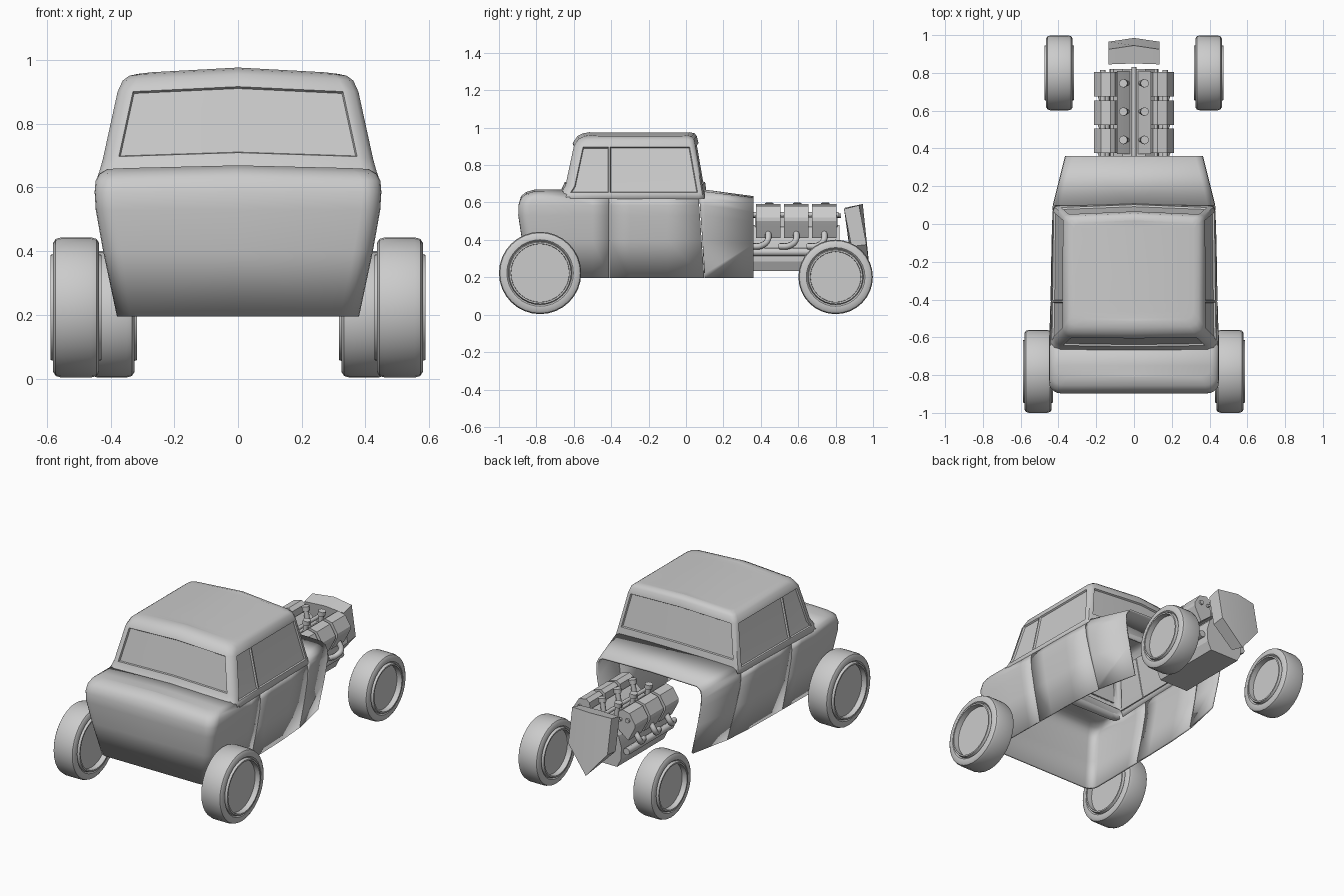
import bpy, bmesh
from math import sin, cos, pi
from mathutils import Vector, Matrix

if "Cube" in bpy.data.objects:
    bpy.data.objects.remove(bpy.data.objects["Cube"])


def finish(bm, name, angle=35):
    me = bpy.data.meshes.new(name)
    bm.to_mesh(me)
    bm.free()
    ob = bpy.data.objects.new(name, me)
    bpy.context.collection.objects.link(ob)
    bpy.ops.object.select_all(action='DESELECT')
    ob.select_set(True)
    bpy.context.view_layer.objects.active = ob
    bpy.ops.object.shade_smooth_by_angle(angle=angle * pi / 180)
    return ob


def lerp(a, b, t):
    return a + (b - a) * t


def half_shell(rows, skip):
    """Loft rows of points on the +x side, then mirror across x."""
    bm = bmesh.new()
    vs = [[bm.verts.new(p) for p in row] for row in rows]
    for i in range(len(vs) - 1):
        for j in range(len(vs[0]) - 1):
            q = [vs[i][j], vs[i][j + 1], vs[i + 1][j + 1], vs[i + 1][j]]
            if not skip(i, q):
                bm.faces.new(q)
    bmesh.ops.mirror(bm, geom=bm.verts[:] + bm.edges[:] + bm.faces[:], axis='X', merge_dist=1e-4)
    bmesh.ops.remove_doubles(bm, verts=bm.verts[:], dist=1e-4)
    bmesh.ops.delete(bm, geom=[v for v in bm.verts if not v.link_faces], context='VERTS')
    bmesh.ops.recalc_face_normals(bm, faces=bm.faces[:])
    return bm


def thicken(ob, t):
    m = ob.modifiers.new("thickness", 'SOLIDIFY')
    m.thickness, m.offset = t, -1


# Lower body: hood sides, doors and rounded tail, open below and in front
def body_row(z, t, side, rear):
    plan = [(.36, .30, .365), (.1, .355, .43), (-.1, .37, .437), (-.3, .375, .44),
            (-.5, .378, .445), (-.62, .38, .45)]
    pts = [(lerp(a, b, t) - side, y) for y, a, b in plan]
    w, yr, r = lerp(.38, .45, t) - side, lerp(-.84, -.9, t) + rear, .06
    pts += [(w - r + r * cos(k * pi / 10), yr + r - r * sin(k * pi / 10)) for k in range(6)]
    pts.append((0, yr))
    return [Vector((x, y, z - .035 * max(0, (y - .1) / .26) * t)) for x, y in pts]


levels = [(.195, 0, 0, 0), (.4, .62, 0, 0), (.53, .95, 0, 0), (.585, 1, 0, .004),
          (.62, 1, .003, .018), (.642, 1, .015, .045), (.655, 1, .04, .09)]
rows = [body_row(*l) for l in levels]
for row in rows[4:]:
    for p in row:
        p.z += .014 * (1 - (p.x / .45) ** 2)
rows.append([Vector((0, p.y, p.z + .014 * (p.x / .45) ** 2)) for p in rows[-1]])
bm = half_shell(rows, lambda i, q: i >= 4 and all(-.63 < v.co.y < .11 for v in q))
# Door seams as narrow gaps
for y, lean in ((-.41, 0), (.07, -.07)):
    n = Vector((0, 1, -lean)).normalized() if lean == 0 else Vector((0, 1, .07)).normalized()
    co = Vector((0, y, .62))
    for off in (-.002, .002):
        bmesh.ops.bisect_plane(bm, geom=bm.verts[:] + bm.edges[:] + bm.faces[:],
                               plane_co=co + n * off, plane_no=n)
    gap = [f for f in bm.faces if abs((f.calc_center_median() - co).dot(n)) < .0015
           and abs(f.calc_center_median().x) > .25]
    bmesh.ops.delete(bm, geom=gap, context='FACES')
thicken(finish(bm, "lower_body", 40), .012)


# Cabin: tapering rings up to a crowned roof
def cabin_row(z, wf, yf, wr, yr, crown):
    a, b, r, s = yf - .015, yr + .006, .028, .045
    pts = [(0, yf), (wf - r, a), (wf - .3 * r, a - .3 * r), (wf, a - r), (lerp(wf, wr, .6), -.41),
           (wr, b + s), (wr - .3 * s, b + .3 * s), (wr - s, b), (0, yr)]
    return [Vector((x, y, z + crown * (1 - (x / wf) ** 2))) for x, y in pts]


rows = [cabin_row(*l) for l in (
    (.62, .43, .115, .446, -.70, 0), (.65, .427, .11, .435, -.675, 0),
    (.69, .418, .103, .424, -.65, .015), (.9, .376, .066, .378, -.605, .02),
    (.935, .362, .058, .362, -.58, .02), (.95, .342, .045, .342, -.55, .02),
    (.956, .315, .02, .315, -.515, .02))]
rows.append([Vector((0, p.y, .975)) for p in rows[-1]])
bm = half_shell(rows, lambda i, q: False)


# Windows: recessed panes
def span(f, k):
    c = [v.co[k] for v in f.verts]
    return max(c) - min(c)


groups = {}
for f in bm.faces:
    c = f.calc_center_median()
    if .65 < c.z < .9:
        if span(f, 0) > .25 and c.z > .71:
            groups.setdefault(('end', c.y > 0), []).append(f)
        elif span(f, 1) > .12 and abs(f.normal.x) > .8:
            groups.setdefault((c.x > 0, c.y > -.41), []).append(f)
for g in groups.values():
    bmesh.ops.inset_region(bm, faces=g, thickness=.004, depth=0, use_even_offset=True)
    bmesh.ops.inset_region(bm, faces=g, thickness=.004, depth=-.01, use_even_offset=True)
thicken(finish(bm, "cabin", 40), .01)


# Wheels: lathed tyre with rim flange and flat disc on both sides
def wheel(name, x, y, r, half):
    k = r - .22
    side = [(0, half - .025), (.155 + k, half - .025), (.156 + k, half + .008), (.165 + k, half + .008),
            (.17 + k, half - .008), (.178 + k, half), (.203 + k, half), (.215 + k, half - .008),
            (r, half - .025)]
    prof = side + [(a, -b) for a, b in reversed(side)]
    bm = bmesh.new()
    vs = [bm.verts.new((b, 0, a)) for a, b in prof]
    es = [bm.edges.new(p) for p in zip(vs, vs[1:])]
    bmesh.ops.spin(bm, geom=vs + es, cent=(0, 0, 0), axis=(1, 0, 0), angle=2 * pi, steps=32)
    bmesh.ops.remove_doubles(bm, verts=bm.verts[:], dist=1e-4)
    bmesh.ops.recalc_face_normals(bm, faces=bm.faces[:])
    finish(bm, name).location = (x, y, r + .003)


for tag, s in (("right", 1), ("left", -1)):
    wheel("rear_wheel_" + tag, s * .508, -.78, .22, .072)
    wheel("front_wheel_" + tag, s * .395, .8, .199, .07)


def prism(name, pts, y0, y1):
    bm = bmesh.new()
    f = bm.faces.new([bm.verts.new((x, y0, z)) for x, z in pts])
    ext = bmesh.ops.extrude_face_region(bm, geom=[f])['geom']
    bmesh.ops.translate(bm, vec=(0, y1 - y0, 0), verts=[v for v in ext if isinstance(v, bmesh.types.BMVert)])
    bmesh.ops.recalc_face_normals(bm, faces=bm.faces[:])
    return finish(bm, name, 20)


def tube(name, pts, r, smooth=True):
    cu = bpy.data.curves.new(name, 'CURVE')
    cu.dimensions, cu.bevel_depth, cu.bevel_resolution = '3D', r, 2
    cu.use_fill_caps, cu.resolution_u = True, 6
    sp = cu.splines.new('BEZIER')
    sp.bezier_points.add(len(pts) - 1)
    for b, p in zip(sp.bezier_points, pts):
        b.co = p
        b.handle_left_type = b.handle_right_type = 'AUTO' if smooth else 'VECTOR'
    bpy.context.collection.objects.link(bpy.data.objects.new(name, cu))


# Engine block and valley rail
half = [(.1, .235), (.125, .285), (.13, .36), (.11, .43), (.06, .48)]
prism("engine_block", half + [(-x, z) for x, z in reversed(half)], .36, .82)
tube("fuel_rail", [(0, .36, .53), (0, .83, .53)], .012, False)

# Three cylinder heads, exhaust pipes and intake stacks per bank
head = [(.1, .575), (.125, .592), (.175, .58), (.212, .52), (.212, .5), (.2, .475), (.165, .41), (.09, .47)]
for tag, s in (("right", 1), ("left", -1)):
    for i, y in enumerate((.44, .59, .74)):
        n = f"_{tag}_{i + 1}"
        prism("cylinder_head" + n, [(s * x, z) for x, z in head], y - .065, y + .065)
        tube("exhaust_pipe" + n, [(s * .17, y, .44), (s * .195, y - .005, .395), (s * .185, y - .035, .37),
                                  (s * .165, y - .09, .365)], .017)
        tube("intake_stack" + n, [(s * .035, y + .005, .46), (s * .055, y + .005, .58)], .015, False)
        tube("intake_mouth" + n, [(s * .053, y + .005, .57), (s * .057, y + .005, .597)], .023, False)
    tube("head_rod_" + tag, [(s * .165, .36, .535), (s * .165, .815, .535)], .014, False)
    tube("lower_rod_" + tag, [(s * .115, .36, .53), (s * .115, .82, .53)], .01, False)
    tube("exhaust_collector_" + tag, [(s * .15, .36, .335), (s * .15, .8, .335)], .022, False)
    prism("valley_cover_" + tag, [(s * .012, .47), (s * .09, .47), (s * .09, .54), (s * .03, .49)], .37, .81)

# Radiator shell: pointed front, leaning, V-shaped lower edge
bm = bmesh.new()
plan = [(-.135, .845, .565, .365), (.135, .845, .565, .365), (.135, .925, .585, .375),
        (0, .945, .592, .215), (-.135, .925, .585, .375)]
plan.insert(1, (0, .85, .572, .24))
top = [bm.verts.new((x, y, z)) for x, y, z, _ in plan]
low = [bm.verts.new((x, y + .04, z)) for x, y, _, z in plan]
for i in range(6):
    j = (i + 1) % 6
    bm.faces.new([top[i], top[j], low[j], low[i]])
for ring in (top, low):
    bm.faces.new([ring[0], ring[1], ring[3 + 1], ring[5]])
    bm.faces.new([ring[1], ring[2], ring[3], ring[4]])
bmesh.ops.recalc_face_normals(bm, faces=bm.faces[:])
finish(bm, "radiator_shell", 15)
